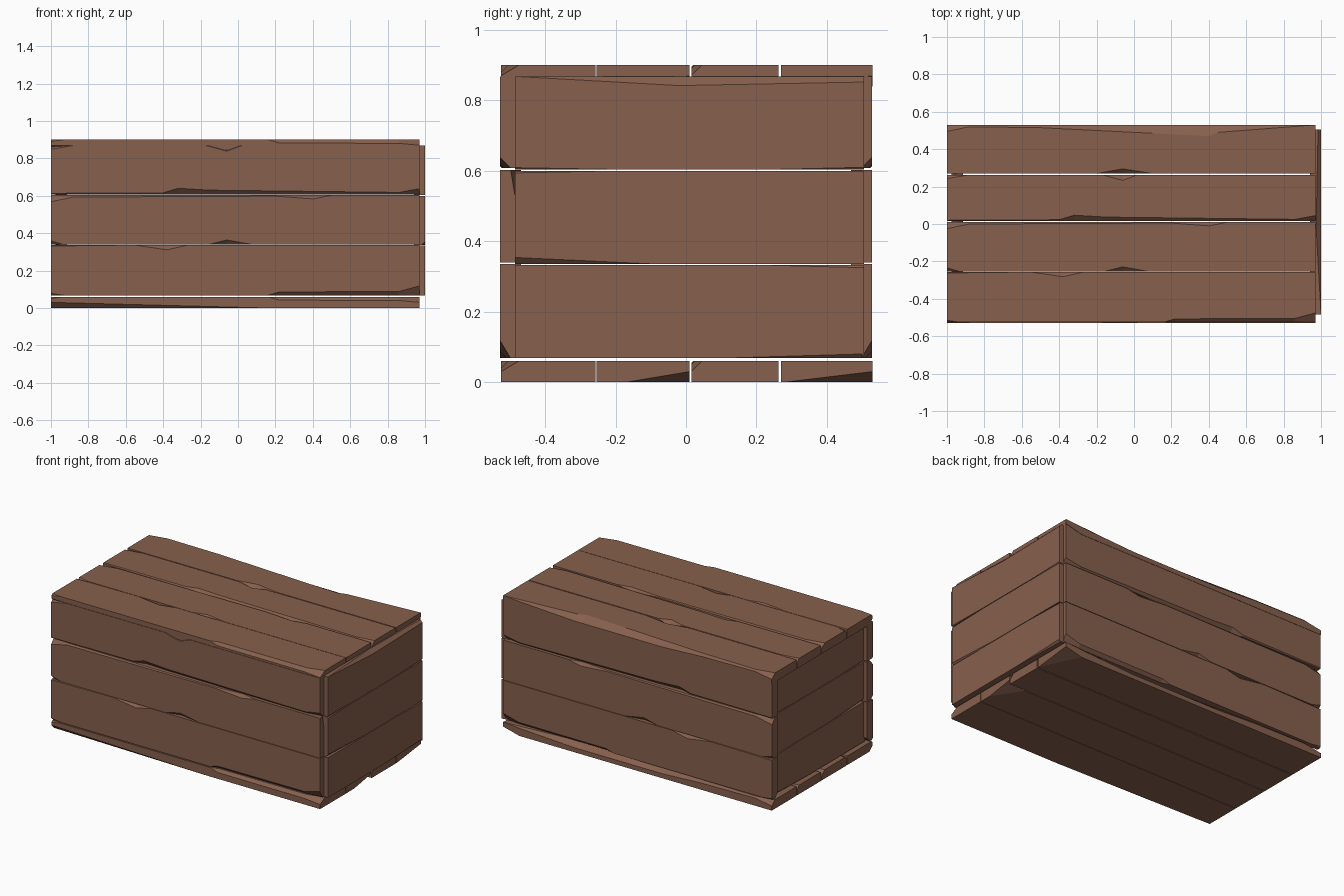
import bpy, bmesh
from mathutils import Vector

if "Cube" in bpy.data.objects:
    bpy.data.objects.remove(bpy.data.objects["Cube"])

T = 0.06  # plank thickness

wood = bpy.data.materials.new("brown wood")
wood.diffuse_color = (0.242, 0.117, 0.075, 1)
wood.use_nodes = True
wood.node_tree.nodes["Principled BSDF"].inputs["Base Color"].default_value = wood.diffuse_color


def depth(chips, u):
    """Chip depth along an edge, linear between the listed points, zero outside."""
    for (a, da), (b, db) in zip(chips, chips[1:]):
        if a <= u <= b:
            return da + (db - da) * (u - a) / (b - a)
    return 0.0


def plank(name, place, u0, u1, v0, v1, lo=(), hi=(), in_lo=(), in_hi=()):
    """Board along u, width along v, outer face at w=0; chips cut its four long edges."""
    origin, U, V, W = (Vector(p) for p in place)
    edges = [list(c) for c in (lo, hi, in_lo, in_hi)]
    us = sorted({u0, u1} | {p[0] for c in edges for p in c})
    bm = bmesh.new()
    rings = []
    for u in us:
        a, b, c, d = (depth(e, u) for e in edges)
        wa, wb, wc, wd = (min(x, 0.03) for x in (a, b, c, d))
        prof = [(v0, -wa), (v0 + a, 0), (v1 - b, 0), (v1, -wb),
                (v1, wd - T), (v1 - d, -T), (v0 + c, -T), (v0, wc - T)]
        rings.append([bm.verts.new(origin + U * u + V * v + W * w) for v, w in prof])
    for r, s in zip(rings, rings[1:]):
        for i in range(8):
            j = (i + 1) % 8
            bm.faces.new((r[i], r[j], s[j], s[i]))
    bm.faces.new(rings[0][::-1])
    bm.faces.new(rings[-1])
    bmesh.ops.remove_doubles(bm, verts=bm.verts, dist=0.0003)
    bmesh.ops.dissolve_degenerate(bm, edges=bm.edges, dist=0.0003)
    bmesh.ops.recalc_face_normals(bm, faces=bm.faces)
    me = bpy.data.meshes.new(name)
    bm.to_mesh(me)
    bm.free()
    me.materials.append(wood)
    bpy.context.collection.objects.link(bpy.data.objects.new(name, me))


# Long board pattern: v range and chips of each plank
LONG = [
    dict(v0=-0.525, v1=-0.257, lo=[(-1, .01), (-.93, 0), (.16, 0), (.22, .018), (.86, .02), (.97, .05)],
         hi=[(-1, .005), (-.6, 0), (-.55, 0), (-.38, .025), (-.27, 0)], in_lo=[(-1, .03), (.15, 0)]),
    dict(v0=-0.254, v1=0.010, lo=[(-1, .02), (-.93, 0), (-.16, 0), (-.06, .025), (.08, 0)],
         hi=[(-1, .035), (-.88, .01), (.2, .005), (.4, .02), (.5, 0)], in_hi=[(.85, 0), (.97, .18)]),
    dict(v0=0.015, v1=0.263, lo=[(-1, .005), (-.4, .008), (-.32, .032), (-.15, .022), (.86, .01), (.97, .03)],
         hi=[(-1, .02), (-.88, 0), (-.17, 0), (-.06, .03), (.02, 0)]),
    dict(v0=0.270, v1=0.530, lo=[(-.2, 0), (-.06, .025), (.1, 0)],
         hi=[(-1, .035), (-.88, .01), (-.5, .015), (.2, .05), (.4, .06), (.45, .04), (.97, 0)],
         in_hi=[(.85, 0), (.97, .25)]),
]
X, Y, Z = (1, 0, 0), (0, 1, 0), (0, 0, 1)

# Lid and floor: four planks each
for i, p in enumerate(LONG):
    plank(f"lid_plank_{i+1}", ((0, 0, 0.90), X, Y, Z), -1, 0.97, **p)
    plank(f"floor_plank_{i+1}", ((0, 0, T), X, Y, Z), -1, 0.97, **p)

# Front and back walls: the first three planks, mirrored in y
for side, s in (("front", -1), ("back", 1)):
    for i, p in enumerate(LONG[:3]):
        q = dict(p)
        if i == 2:
            q["v1"] = 0.275
        plank(f"{side}_plank_{i+1}", ((0, s * 0.528, 0.593), X, Z, (0, s, 0)), -1, 0.97, **q)

# End walls: shorter planks, right one proud, left one slightly recessed
END = [
    dict(v0=0.068, v1=0.333, lo=[(.1, 0), (.5, .012)], hi=[(.2, 0), (.505, .008)]),
    dict(v0=0.336, v1=0.600, lo=[(-.485, .018), (-.1, 0)], hi=[(-.485, .006), (-.2, 0)]),
    dict(v0=0.604, v1=0.868, lo=[(-.485, .005), (-.2, 0), (.25, 0), (.505, .006)],
         hi=[(-.485, 0), (-.02, .026), (.505, .016)]),
]
for side, x, s in (("right", 1.0, 1), ("left", -0.975, -1)):
    for i, p in enumerate(END):
        plank(f"{side}_end_plank_{i+1}", ((x, 0, 0), Y, Z, (s, 0, 0)), -0.485, 0.505, **p)
